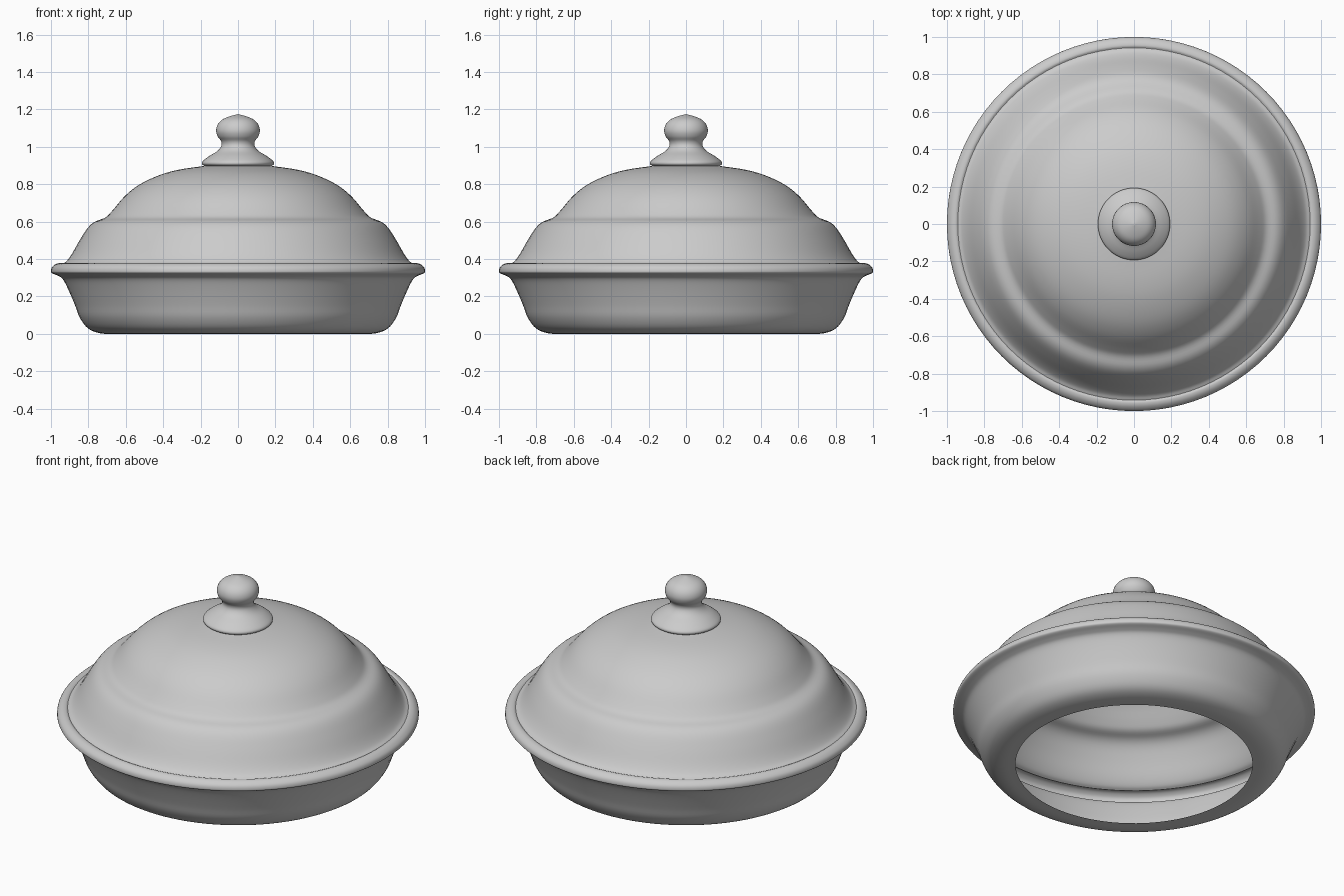
import bpy, bmesh, math
from mathutils import Vector

if "Cube" in bpy.data.objects:
    bpy.data.objects.remove(bpy.data.objects["Cube"])

SEGMENTS = 96


def smooth_profile(pts, steps=4):
    """Catmull-Rom curve through (radius, height) points."""
    p = [Vector(q) for q in pts]
    p = [2 * p[0] - p[1]] + p + [2 * p[-1] - p[-2]]
    out = []
    for i in range(1, len(p) - 2):
        a, b, c, d = p[i - 1:i + 3]
        for s in range(steps):
            t = s / steps
            out.append(0.5 * (2 * b + (c - a) * t + (2 * a - 5 * b + 4 * c - d) * t ** 2
                              + (3 * b - a - 3 * c + d) * t ** 3))
    return out + [p[-2]]


def lathe(name, pts):
    """Turn a profile around z into a single smooth sheet."""
    bm = bmesh.new()
    rings = []
    for r, z in smooth_profile(pts):
        if r < 1e-4:
            rings.append([bm.verts.new((0, 0, z))] * SEGMENTS)
        else:
            rings.append([bm.verts.new((r * math.cos(2 * math.pi * k / SEGMENTS),
                                        r * math.sin(2 * math.pi * k / SEGMENTS), z))
                          for k in range(SEGMENTS)])
    for lo, hi in zip(rings, rings[1:]):
        for k in range(SEGMENTS):
            n = (k + 1) % SEGMENTS
            quad = [lo[k], lo[n], hi[n], hi[k]]
            f = bm.faces.new(list(dict.fromkeys(quad)))
            f.smooth = True
    mesh = bpy.data.meshes.new(name)
    bm.to_mesh(mesh)
    bm.free()
    obj = bpy.data.objects.new(name, mesh)
    bpy.context.collection.objects.link(obj)
    return obj


# Dish: open underneath, flared wall and rolled rim
lathe("dish", [(0.655, 0.0), (0.735, 0.003), (0.80, 0.028), (0.845, 0.085), (0.872, 0.155),
               (0.91, 0.243), (0.937, 0.293), (0.963, 0.311), (0.995, 0.325), (1.0, 0.338),
               (0.994, 0.357), (0.975, 0.373), (0.955, 0.378), (0.942, 0.373)])

# Lid: stepped dome
lathe("lid", [(0.942, 0.373), (0.918, 0.388), (0.888, 0.428), (0.845, 0.503), (0.803, 0.567),
              (0.765, 0.60), (0.71, 0.622), (0.672, 0.659), (0.604, 0.738), (0.524, 0.80),
              (0.417, 0.85), (0.31, 0.879), (0.18, 0.898)])

# Knob: flared foot, neck and pointed ball
lathe("knob", [(0.18, 0.898), (0.192, 0.908), (0.188, 0.924), (0.155, 0.95), (0.11, 0.978),
               (0.089, 1.005), (0.09, 1.03), (0.108, 1.055), (0.117, 1.085), (0.109, 1.118),
               (0.085, 1.145), (0.045, 1.163), (0.0, 1.175)])
